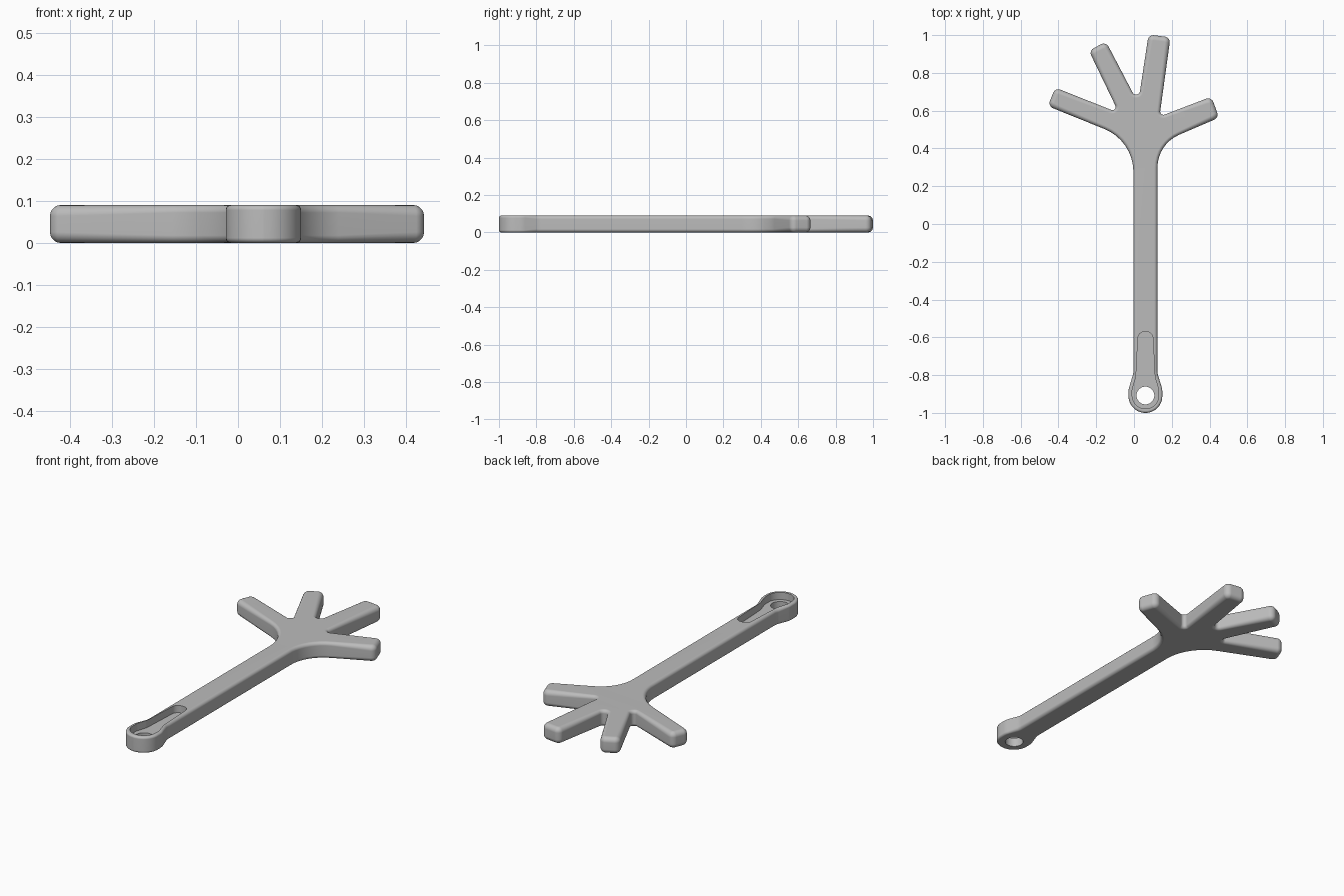
import bpy
import math
from mathutils import Vector

cube = bpy.data.objects.get("Cube")
if cube:
    bpy.data.objects.remove(cube, do_unlink=True)

grey = bpy.data.materials.new("plain grey")
grey.use_nodes = True
colour = (0.5, 0.5, 0.5, 1)
grey.diffuse_color = colour
grey.node_tree.nodes["Principled BSDF"].inputs["Base Color"].default_value = colour

HEIGHT = 0.09
AXIS = 0.0605      # centre line of the handle
EYE_Y = -0.908     # centre of the hanging hole


def rounded(corners):
    """Counter-clockwise corners (x, y, radius, bevel) to (point, normal, bevel)."""
    out = []
    count = len(corners)
    for i, (x, y, radius, bevel) in enumerate(corners):
        here = Vector((x, y))
        before = here - Vector(corners[i - 1][:2])
        after = Vector(corners[(i + 1) % count][:2]) - here
        n0 = Vector((before.y, -before.x)).normalized()
        n1 = Vector((after.y, -after.x)).normalized()
        turn = math.atan2(n0.x * n1.y - n0.y * n1.x, n0.dot(n1))
        sign = 1 if turn > 0 else -1
        centre = here - (n0 + n1) / (1 + n0.dot(n1)) * radius * sign
        start = math.atan2(n0.y, n0.x)
        steps = max(4, math.ceil(abs(turn) / math.radians(9)))
        for k in range(steps + 1):
            a = start + turn * k / steps
            n = Vector((math.cos(a), math.sin(a)))
            out.append((centre + n * radius * sign, n, bevel))
    return out


def slab(name, corners, low, high, segments=5):
    """Solid with a rounded outline and rounded upper and lower rims."""
    outline = rounded(corners)
    count = len(outline)
    quarter = [math.pi / 2 * k / segments for k in range(segments + 1)]
    levels = [(1 - math.sin(a), 1 - math.cos(a), low, 1) for a in quarter]
    levels += [(1 - math.sin(a), 1 - math.cos(a), high, -1) for a in reversed(quarter)]
    if all(b == 0 for _, _, b in outline):
        levels = [(0, 0, low, 1), (0, 0, high, -1)]
    verts = []
    for inward, rise, z, way in levels:
        for p, n, b in outline:
            q = p - n * b * inward
            verts.append((q.x, q.y, z + way * b * rise))
    faces = [tuple(reversed(range(count)))]
    for r in range(len(levels) - 1):
        for i in range(count):
            j = (i + 1) % count
            faces.append((r * count + i, r * count + j,
                          (r + 1) * count + j, (r + 1) * count + i))
    faces.append(tuple(range(len(verts) - count, len(verts))))
    mesh = bpy.data.meshes.new(name)
    mesh.from_pydata(verts, [], faces)
    mesh.materials.append(grey)
    obj = bpy.data.objects.new(name, mesh)
    bpy.context.collection.objects.link(obj)
    return obj


def activate(obj):
    bpy.ops.object.select_all(action='DESELECT')
    obj.select_set(True)
    bpy.context.view_layer.objects.active = obj


def cut(target, cutter):
    mod = target.modifiers.new("cut", 'BOOLEAN')
    mod.operation = 'DIFFERENCE'
    mod.solver = 'EXACT'
    mod.object = cutter
    activate(target)
    bpy.ops.object.modifier_apply(modifier=mod.name)
    bpy.data.objects.remove(cutter, do_unlink=True)


def mirrored(side):
    """Right-hand half of a profile, given as offsets from the axis, made whole."""
    right = [(AXIS + w, y, r, b) for w, y, r, b in side]
    left = [(AXIS - w, y, r, b) for w, y, r, b in reversed(side)]
    return right, left


# Handle end, then the four fingers from right to left
TIP, NOTCH, EYE = (0.03, 0.026), (0.017, 0.018), 0.012
handle_right, handle_left = mirrored([
    (0.0895, -1.0, 0.089, EYE),
    (0.0895, -0.875, 0.1, EYE),
    (0.0635, -0.79, 0.09, 0.018),
])
fingers = [
    (0.124, 0.423, 0.19, 0.018),
    (0.45, 0.563, *TIP), (0.41, 0.674, *TIP),
    (0.135, 0.569, *NOTCH),
    (0.193, 0.988, *TIP), (0.077, 1.003, *TIP),
    (0.022, 0.64, 0.021, 0.018),
    (-0.148, 0.965, *TIP), (-0.239, 0.918, *TIP),
    (-0.08, 0.588, *NOTCH),
    (-0.417, 0.722, *TIP), (-0.456, 0.624, *TIP),
    (-0.003, 0.441, 0.245, 0.018),
]
body = slab("handle_with_fingers", handle_right + fingers + handle_left, 0, HEIGHT)

# Keyhole-shaped recess in the upper face
recess_right, recess_left = mirrored([
    (0.07, EYE_Y - 0.07, 0.069, 0),
    (0.07, -0.875, 0.06, 0),
    (0.05, -0.81, 0.06, 0),
    (0.038, -0.57, 0.035, 0),
])
cut(body, slab("recess_cutter", recess_right + recess_left, HEIGHT - 0.04, HEIGHT + 0.1))

# Hanging hole
bpy.ops.mesh.primitive_cylinder_add(vertices=48, radius=0.047, depth=0.5,
                                    location=(AXIS, EYE_Y, 0))
hole = bpy.context.object
hole.data.materials.append(grey)
cut(body, hole)

# Smooth shading with flat broad faces
activate(body)
bpy.ops.object.shade_smooth_by_angle(angle=math.radians(30))
weighted = body.modifiers.new("weighted_normals", 'WEIGHTED_NORMAL')
weighted.keep_sharp = True
